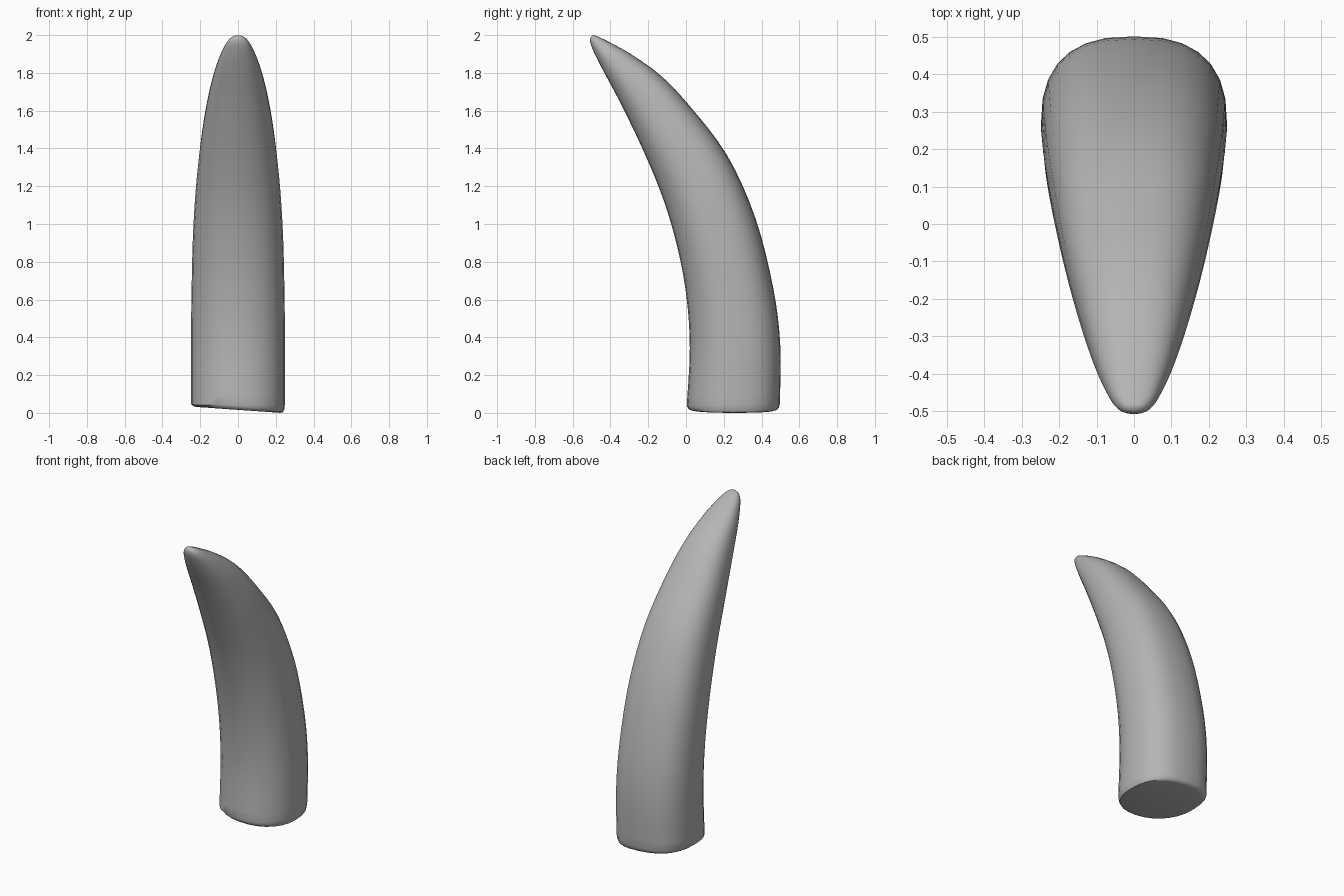
import bpy, bmesh, math

if "Cube" in bpy.data.objects:
    bpy.data.objects.remove(bpy.data.objects["Cube"])

# Stations along the horn: front (y, z), back (y, z), half width
STATIONS = [
    (0.004, 0.04, 0.497, 0.05, 0.248),
    (0.020, 0.34, 0.499, 0.36, 0.249),
    (0.003, 0.61, 0.462, 0.66, 0.246),
    (-0.044, 0.87, 0.368, 1.03, 0.238),
    (-0.120, 1.13, 0.217, 1.365, 0.218),
    (-0.222, 1.38, 0.010, 1.636, 0.185),
    (-0.344, 1.635, -0.140, 1.791, 0.147),
    (-0.432, 1.80, -0.285, 1.895, 0.109),
    (-0.483, 1.90, -0.390, 1.955, 0.076),
    (-0.505, 1.955, -0.450, 1.985, 0.051),
    (-0.507, 1.982, -0.480, 1.998, 0.028),
]
SIDES, STEPS = 28, 4


def spline(i, t):
    """Catmull-Rom interpolation between stations i and i + 1."""
    n = len(STATIONS) - 1
    p = [STATIONS[max(0, min(n, i + k))] for k in (-1, 0, 1, 2)]
    return [0.5 * (2 * b + (c - a) * t + (2 * a - 5 * b + 4 * c - d) * t * t
                   + (3 * b - a - 3 * c + d) * t ** 3) for a, b, c, d in zip(*p)]


def signed_power(v, e):
    return math.copysign(abs(v) ** e, v)


bm = bmesh.new()


def add_ring(station, scale=1.0, drop=0.0, tilt=0.0):
    fy, fz, by, bz, w = station
    ring = []
    for k in range(SIDES):
        a = 2 * math.pi * k / SIDES
        # slightly squared oval, flatter towards the back
        e = 0.78 if math.sin(a) > 0 else 0.92
        x = w * signed_power(math.cos(a), e) * scale
        s = signed_power(math.sin(a), e) * scale
        y = (fy + by) / 2 + (by - fy) / 2 * s
        z = (fz + bz) / 2 + (bz - fz) / 2 * s - drop - tilt * x
        ring.append(bm.verts.new((x, y, z)))
    return ring


# Slightly slanted, rounded base rim, then the curved body
base = (0.004, 0.02, 0.495, 0.02, 0.248)
rings = [add_ring(base, 0.90, 0.004, 0.07),
         add_ring(base, 0.96, 0.0, 0.07),
         add_ring(base, 0.99, -0.012, 0.05)]
for i in range(len(STATIONS) - 1):
    for j in range(STEPS):
        rings.append(add_ring(spline(i, j / STEPS)))
rings.append(add_ring(STATIONS[-1]))

for lo, hi in zip(rings, rings[1:]):
    for k in range(SIDES):
        n = (k + 1) % SIDES
        bm.faces.new((lo[k], lo[n], hi[n], hi[k]))

# Close the base and the tip
bm.faces.new(rings[0][::-1])
tip = bm.verts.new((0, -0.497, 1.999))
for k in range(SIDES):
    bm.faces.new((rings[-1][k], rings[-1][(k + 1) % SIDES], tip))
bmesh.ops.recalc_face_normals(bm, faces=bm.faces[:])

mesh = bpy.data.meshes.new("horn")
bm.to_mesh(mesh)
bm.free()
horn = bpy.data.objects.new("horn", mesh)
bpy.context.collection.objects.link(horn)

# Darker grey surface
grey = bpy.data.materials.new("dark_grey")
grey.diffuse_color = (0.46, 0.46, 0.46, 1)
grey.use_nodes = True
grey.node_tree.nodes["Principled BSDF"].inputs["Base Color"].default_value = grey.diffuse_color
mesh.materials.append(grey)

bpy.context.view_layer.objects.active = horn
horn.select_set(True)
bpy.ops.object.shade_smooth_by_angle(angle=math.radians(50))
